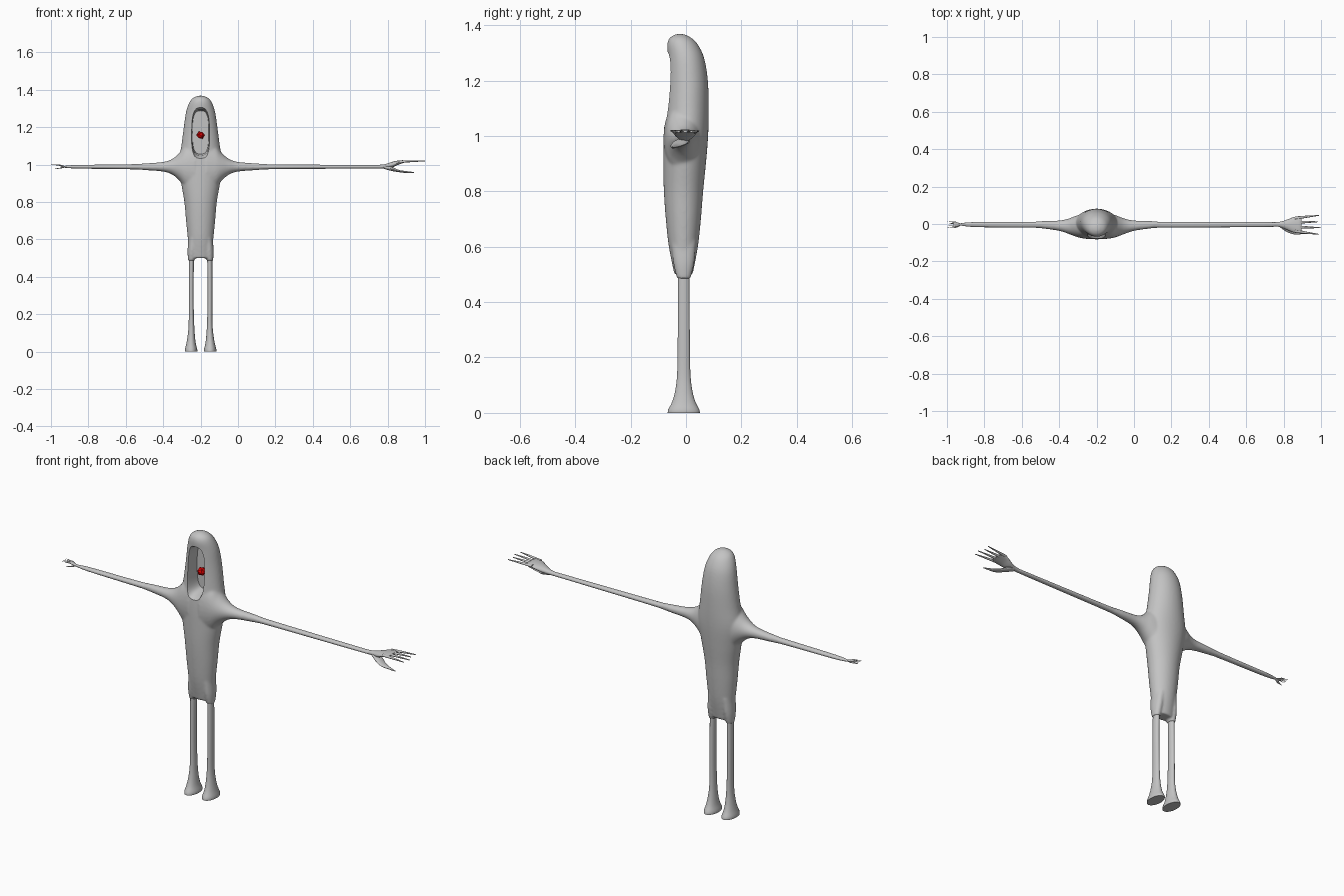
import bpy, bmesh, math
from mathutils import Vector, Matrix

cube = bpy.data.objects.get("Cube")
if cube:
    bpy.data.objects.remove(cube, do_unlink=True)


def material(name, color):
    m = bpy.data.materials.new(name)
    m.use_nodes = True
    m.diffuse_color = color
    m.node_tree.nodes["Principled BSDF"].inputs["Base Color"].default_value = color
    return m


grey = material("grey_skin", (0.55, 0.55, 0.55, 1))
red = material("red_eye", (0.8, 0.0, 0.0, 1))
CX = -0.2       # body centre line
ARM_Z = 0.988   # arm height


def refine(rows, steps=4):
    """Smooth a list of section rows with a Catmull-Rom spline."""
    rows = [Vector(r) for r in rows]
    pts = [rows[0]] + rows + [rows[-1]]
    out = []
    for a, b, c, d in zip(pts, pts[1:], pts[2:], pts[3:]):
        for i in range(steps):
            t = i / steps
            out.append(0.5 * (2 * b + (c - a) * t + (2 * a - 5 * b + 4 * c - d) * t**2
                              + (3 * b - a - 3 * c + d) * t**3))
    return out + [rows[-1]]


def loft(bm, axis, rows, n=24, place=None, power=1.0):
    """Skin elliptical sections: (position, centre 1, radius 1, centre 2, radius 2)."""
    place = place or Matrix()
    rings = []
    for t, c1, r1, c2, r2 in rows:
        ring = []
        for k in range(n):
            a = math.tau * k / n
            ca, sa = math.cos(a), math.sin(a)
            u = c1 + r1 * math.copysign(abs(ca) ** power, ca)
            v = c2 + r2 * math.copysign(abs(sa) ** power, sa)
            co = {"x": (t, u, v), "y": (u, t, v), "z": (u, v, t)}[axis]
            ring.append(bm.verts.new(place @ Vector(co)))
        rings.append(ring)
    faces = [bm.faces.new((p[k], p[(k + 1) % n], q[(k + 1) % n], q[k]))
             for p, q in zip(rings, rings[1:]) for k in range(n)]
    faces += [bm.faces.new(rings[0]), bm.faces.new(rings[-1])]
    bmesh.ops.recalc_face_normals(bm, faces=faces)


def finish(name, bm, mat):
    me = bpy.data.meshes.new(name)
    bm.to_mesh(me)
    bm.free()
    me.materials.append(mat)
    ob = bpy.data.objects.new(name, me)
    bpy.context.collection.objects.link(ob)
    return ob


def select(ob):
    bpy.ops.object.select_all(action="DESELECT")
    ob.select_set(True)
    bpy.context.view_layer.objects.active = ob


def smooth(ob, angle=50):
    select(ob)
    bpy.ops.object.shade_smooth_by_angle(angle=math.radians(angle))


# Torso and hooded head: height, half width, front y, back y
outline = [
    (0.50, 0.058, -0.042, 0.024), (0.60, 0.068, -0.062, 0.043),
    (0.70, 0.078, -0.073, 0.054), (0.80, 0.087, -0.080, 0.062),
    (0.90, 0.104, -0.082, 0.072), (1.00, 0.118, -0.081, 0.080),
    (1.10, 0.103, -0.073, 0.082), (1.20, 0.090, -0.067, 0.079),
    (1.28, 0.078, -0.066, 0.066), (1.33, 0.061, -0.068, 0.043),
    (1.355, 0.042, -0.058, 0.018), (1.368, 0.014, -0.035, -0.008)]
bm = bmesh.new()
loft(bm, "z", refine([(z, CX, w, (f + b) / 2, (b - f) / 2) for z, w, f, b in outline]), 40)

# Shoulders flare out of the torso, hips reach down to the legs
shoulder = [
    (0.03, -0.012, 0.070, 0, 0.150), (0.08, -0.012, 0.064, 0, 0.118),
    (0.11, -0.012, 0.056, 0, 0.078), (0.15, -0.012, 0.041, 0, 0.043),
    (0.20, -0.009, 0.028, 0, 0.026), (0.30, -0.004, 0.019, 0, 0.018),
    (0.42, -0.004, 0.010, 0, 0.009)]
hip = [(0.62, 0.038, 0.026, -0.008, 0.045), (0.54, 0.046, 0.024, -0.008, 0.038),
       (0.485, 0.049, 0.018, -0.008, 0.025)]
for side in (1, -1):
    mirror = Matrix.Diagonal((side, 1, 1, 1))
    loft(bm, "x", refine(shoulder), 32, Matrix.Translation((CX, 0, ARM_Z)) @ mirror)
    loft(bm, "z", refine(hip), 24, Matrix.Translation((CX, 0, 0)) @ mirror)
body = finish("body", bm, grey)

# Hollow face opening, flared at its rim
bm = bmesh.new()
loft(bm, "y", [(y, CX, 0.046 * s, 1.172, 0.123 * s) for y, s in
               ((-0.12, 1.3), (-0.075, 1.12), (-0.05, 1.0), (0.012, 0.94))], 40, power=0.65)
cutter = finish("face_cutter", bm, grey)
cutter.hide_render = True

# Fuse the body parts, soften the joins and carve the face
m = body.modifiers.new("fuse", "REMESH")
m.mode = "VOXEL"
m.voxel_size = 0.005
m = body.modifiers.new("soften", "SMOOTH")
m.factor = 0.5
m.iterations = 12
m = body.modifiers.new("face", "BOOLEAN")
m.operation = "DIFFERENCE"
m.solver = "EXACT"
m.object = cutter
select(body)
bpy.ops.object.convert(target="MESH")
bpy.data.objects.remove(cutter, do_unlink=True)
smooth(body, 35)

# Legs with flared feet
leg = [
    (0.000, 0.051, 0.033, -0.008, 0.058), (0.012, 0.051, 0.033, -0.008, 0.056),
    (0.040, 0.051, 0.026, -0.008, 0.042), (0.080, 0.050, 0.020, -0.008, 0.031),
    (0.140, 0.049, 0.015, -0.008, 0.024), (0.250, 0.050, 0.013, -0.008, 0.022),
    (0.400, 0.050, 0.013, -0.008, 0.021), (0.540, 0.048, 0.014, -0.008, 0.021)]
# Hand sections, measured from the wrist
palm = [
    (-0.02, 0, 0.010, 0, 0.009), (0.03, 0, 0.014, 0.002, 0.011),
    (0.07, -0.002, 0.028, 0.010, 0.015), (0.10, -0.002, 0.040, 0.020, 0.012),
    (0.13, -0.002, 0.043, 0.027, 0.008), (0.145, -0.002, 0.036, 0.028, 0.004)]
thumb = [
    (0.03, -0.003, 0.012, -0.002, 0.009), (0.07, -0.016, 0.026, -0.011, 0.011),
    (0.11, -0.034, 0.020, -0.023, 0.006), (0.15, -0.043, 0.009, -0.028, 0.005),
    (0.19, -0.050, 0.002, -0.030, 0.002)]
fingers = [(-0.036, -0.053, 0.24), (-0.013, -0.018, 0.25),
           (0.011, 0.014, 0.235), (0.033, 0.048, 0.24)]

for label, side, wrist, size in (("left", 1, 0.75, 1.0), ("right", -1, -0.916, 0.335)):
    mirror = Matrix.Diagonal((side, 1, 1, 1))
    bm = bmesh.new()
    loft(bm, "z", refine(leg), 24, Matrix.Translation((CX, 0, 0)) @ mirror)
    smooth(finish(label + "_leg", bm, grey))

    # Slim arm from the shoulder to the wrist
    reach = abs(wrist - CX)
    tip = 0.011 if size == 1 else 0.0055
    arm = [(0.18, -0.004, 0.016, 0, 0.014), (0.30, -0.004, 0.016, 0, 0.0145),
           (0.45, -0.004, 0.015, 0, 0.012), (reach - 0.06, -0.003, 0.013, 0, 0.0095),
           (reach + 0.012, -0.002, tip, 0, tip * 0.9)]
    bm = bmesh.new()
    loft(bm, "x", refine(arm), 20, Matrix.Translation((CX, 0, ARM_Z)) @ mirror)
    smooth(finish(label + "_arm", bm, grey))

    # Hand with four pointed fingers and a low thumb
    place = Matrix.Translation((wrist, -0.002, ARM_Z)) @ mirror @ Matrix.Scale(size, 4)
    bm = bmesh.new()
    loft(bm, "x", refine(palm), 20, place)
    loft(bm, "x", refine(thumb), 12, place)
    for base, end, length in fingers:
        mid = (base + end) / 2
        loft(bm, "x", refine([(0.11, base, 0.009, 0.026, 0.007), (0.17, mid, 0.006, 0.029, 0.005),
                              (length, end, 0.002, 0.031, 0.002)]), 10, place)
    smooth(finish(label + "_hand", bm, grey))

# Faceted eye floating inside the hood
bm = bmesh.new()
bmesh.ops.create_icosphere(bm, subdivisions=1, radius=0.022,
                           matrix=Matrix.Translation((CX, -0.014, 1.157))
                           @ Matrix.Rotation(math.pi / 2, 4, "Y"))
finish("eye", bm, red)
